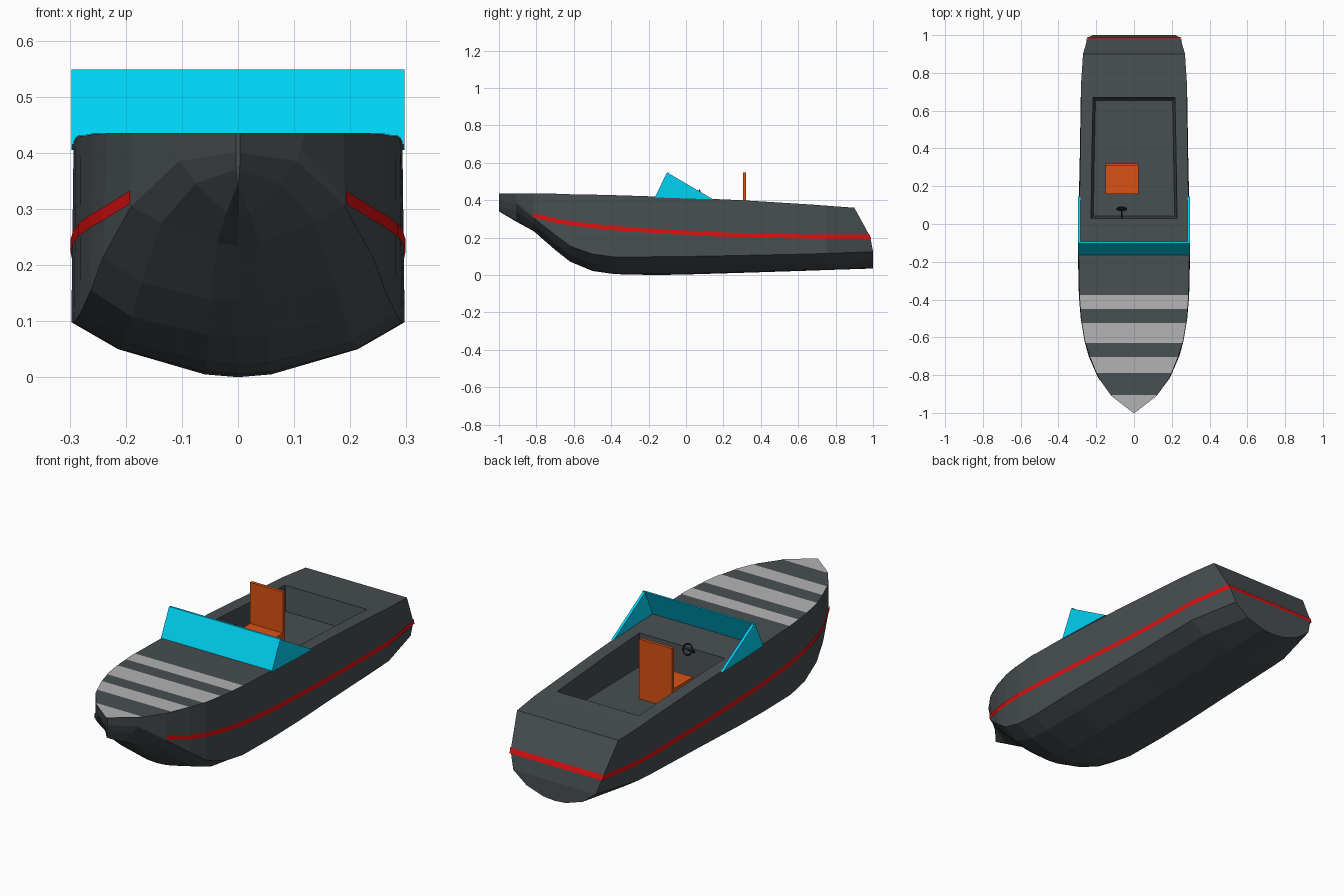
import bpy, bmesh, math
from mathutils import Vector

if "Cube" in bpy.data.objects:
    bpy.data.objects.remove(bpy.data.objects["Cube"])


def material(name, rgb):
    m = bpy.data.materials.new(name)
    m.diffuse_color = (*rgb, 1)
    m.use_nodes = True
    m.node_tree.nodes["Principled BSDF"].inputs["Base Color"].default_value = m.diffuse_color
    return m


DARK = material("dark_grey", (0.065, 0.077, 0.083))
RED = material("red", (0.75, 0.005, 0.005))
ORANGE = material("orange", (0.7, 0.085, 0.008))
CYAN = material("cyan", (0.0, 0.65, 0.9))
LIGHT = material("light_grey", (0.45, 0.45, 0.45))
BLACK = material("black", (0.02, 0.022, 0.025))


def make(name, verts, faces, mat, recalc=True):
    bm = bmesh.new()
    vs = [bm.verts.new(v) for v in verts]
    for f in faces:
        bm.faces.new([vs[i] for i in f])
    bmesh.ops.remove_doubles(bm, verts=bm.verts, dist=1e-5)
    if recalc:
        bmesh.ops.recalc_face_normals(bm, faces=bm.faces)
    me = bpy.data.meshes.new(name)
    bm.to_mesh(me)
    bm.free()
    me.materials.append(mat)
    ob = bpy.data.objects.new(name, me)
    bpy.context.collection.objects.link(ob)
    return ob


def prism(name, profile, x0, x1, mat):
    """Extrude a (y, z) profile from x0 to x1."""
    n = len(profile)
    verts = [(x, y, z) for x in (x0, x1) for y, z in profile]
    faces = [list(range(n)), list(range(n, 2 * n))]
    faces += [(i, (i + 1) % n, n + (i + 1) % n, n + i) for i in range(n)]
    return make(name, verts, faces, mat)


# Hull stations: y, deck half width, deck z, stripe z, chine half width, chine z, bilge z, keel z
ST = [
    (-1.0, .004, .435, .420, .004, .400, .370, .340),
    (-.91, .120, .435, .405, .105, .385, .345, .287),
    (-.815, .188, .435, .320, .190, .305, .275, .235),
    (-.70, .235, .435, .290, .240, .215, .168, .135),
    (-.62, .260, .432, .277, .262, .155, .107, .072),
    (-.50, .280, .430, .262, .282, .112, .062, .022),
    (-.38, .289, .427, .250, .292, .097, .050, .005),
    (-.16, .293, .420, .234, .297, .098, .050, .000),
    (.03, .291, .412, .224, .295, .100, .052, .004),
    (.30, .285, .400, .212, .288, .105, .057, .012),
    (.67, .280, .377, .205, .282, .113, .063, .024),
    (.75, .280, .371, .205, .280, .116, .065, .027),
]


def station(y):
    for a, b in zip(ST, ST[1:]):
        if y <= b[0]:
            t = (y - a[0]) / (b[0] - a[0])
            return [p + (q - p) * t for p, q in zip(a, b)]
    return list(ST[-1])


def half_ring(s):
    y, w, zd, zs, wc, zc, zm, zk = s
    t = (zd - zs) / (zd - zc)
    return [(w, y, zd), (w + (wc - w) * t, y, zs), (wc, y, zc),
            (.72 * wc, y, zm), (.2 * wc, y, zk + .1 * (zm - zk)), (0, y, zk)]


def mirror(half):
    return half + [(-x, y, z) for x, y, z in reversed(half[:-1])]


# Hull: lofted stations, raked transom, deck left open over the cockpit
stern = [(.27, .9, .36), (.245, .985, .205), (.22, 1, .125),
         (.15, 1, .07), (.06, 1, .04), (0, 1, .035)]
rings = [mirror(half_ring(s)) for s in ST] + [mirror(stern)]
R = len(rings[0])
verts = [v for r in rings for v in r]
faces = [list(range(R))]
last = (len(rings) - 1) * R
faces += [(last, last + 1, last + R - 2, last + R - 1),
          (last + 1, last + 2, last + R - 3, last + R - 2),
          [last + i for i in range(2, R - 2)]]
COCKPIT = [(.03, .228), (.30, .224), (.67, .217)]
rim = {}
for y, w in COCKPIT:
    rim[y] = len(verts)
    z = station(y)[2]
    verts += [(w, y, z), (-w, y, z)]
for k in range(len(rings) - 1):
    a, b = k * R, (k + 1) * R
    faces += [(a + i, a + i + 1, b + i + 1, b + i) for i in range(R - 1)]
    ya, yb = rings[k][0][1], rings[k + 1][0][1]
    if ya in rim and yb in rim:
        ra, rb = rim[ya], rim[yb]
        faces += [(a, b, rb, ra), (a + R - 1, ra + 1, rb + 1, b + R - 1)]
    else:
        poly = [a, b, b + R - 1, a + R - 1]
        if yb in rim and ya not in rim:
            poly[2:2] = [rim[yb], rim[yb] + 1]
        if ya in rim and yb not in rim:
            poly += [rim[ya] + 1, rim[ya]]
        faces.append(poly)
make("hull", verts, faces, DARK)

# Cockpit tub: slightly tapered walls and floor, facing inward
FLOOR = .26
tv, tf = [], []
loop = COCKPIT + COCKPIT[::-1]
n = len(loop)
for i, (y, w) in enumerate(loop):
    s = 1 if i < 3 else -1
    yf = min(max(y, .042), .655)
    tv += [(s * w, y, station(y)[2]), (s * (w - .013), yf, FLOOR)]
for i in range(n):
    j = (i + 1) % n
    tf.append((2 * i, 2 * i + 1, 2 * j + 1, 2 * j))
tf.append([2 * i + 1 for i in range(n)])
tub = make("cockpit_tub", tv, tf, DARK)
tub.data.flip_normals()

# Red stripe running around both sides and the transom
pts = []
for y in [s[0] for s in ST if s[0] > -.82]:
    s = station(y)
    t = (s[2] - s[3]) / (s[2] - s[5])
    x = s[1] + (s[4] - s[1]) * t + .003
    pts.append(((x, y, s[3] + .012), (x, y, s[3] - .011)))
pts.append(((.250, .981, .217), (.247, .990, .194)))
pts += [tuple((-x, y, z) for x, y, z in p) for p in reversed(pts)]
make("side_stripe", [v for p in pts for v in p],
     [(2 * i, 2 * i + 1, 2 * i + 3, 2 * i + 2) for i in range(len(pts) - 1)], RED, False)

# Pale bands painted across the foredeck
for k, (a, b) in enumerate([(-1, -.905), (-.79, -.705), (-.63, -.525), (-.45, -.375)]):
    ys = [a] + [s[0] for s in ST if a < s[0] < b] + [b]
    sv = []
    for y in ys:
        s = station(y)
        sv += [(-s[1], y, s[2] + .002), (s[1], y, s[2] + .002)]
    make(f"deck_band_{k + 1}", sv,
         [(2 * i, 2 * i + 1, 2 * i + 3, 2 * i + 2) for i in range(len(ys) - 1)], LIGHT, False)

# Windshield: raked front pane and two triangular side panes
prism("windshield_front", [(-.165, .418), (-.102, .548), (-.092, .548), (-.152, .418)],
      -.296, .296, CYAN)
for side, s in (("left", -1), ("right", 1)):
    prism(f"windshield_{side}", [(-.165, .415), (-.1, .548), (.145, .405)],
          s * .284, s * .2965, CYAN)

# Seat
prism("seat_cushion", [(.16, FLOOR), (.16, .35), (.31, .35), (.31, FLOOR)], -.15, .025, ORANGE)
prism("seat_back", [(.306, FLOOR), (.306, .548), (.321, .548), (.321, FLOOR)], -.15, .025, ORANGE)

# Steering wheel and column
hub, base = Vector((-.065, .08, .43)), Vector((-.065, .025, .395))
axis = (hub - base)
rot = Vector((0, 1, .35)).to_track_quat('Z', 'Y').to_euler()
bpy.ops.mesh.primitive_torus_add(major_radius=.025, minor_radius=.0045, major_segments=12,
                                 minor_segments=6, location=hub, rotation=rot)
wheel = bpy.context.object
wheel.name = "steering_wheel"
bpy.ops.mesh.primitive_cylinder_add(vertices=8, radius=.005, depth=axis.length,
                                    location=(hub + base) / 2,
                                    rotation=axis.to_track_quat('Z', 'Y').to_euler())
column = bpy.context.object
column.name = "steering_column"
bpy.ops.mesh.primitive_cube_add(size=1, location=hub, rotation=rot)
spoke = bpy.context.object
spoke.name = "wheel_spoke"
spoke.scale = (.05, .006, .005)
for ob in (wheel, column, spoke):
    ob.data.materials.append(BLACK)
